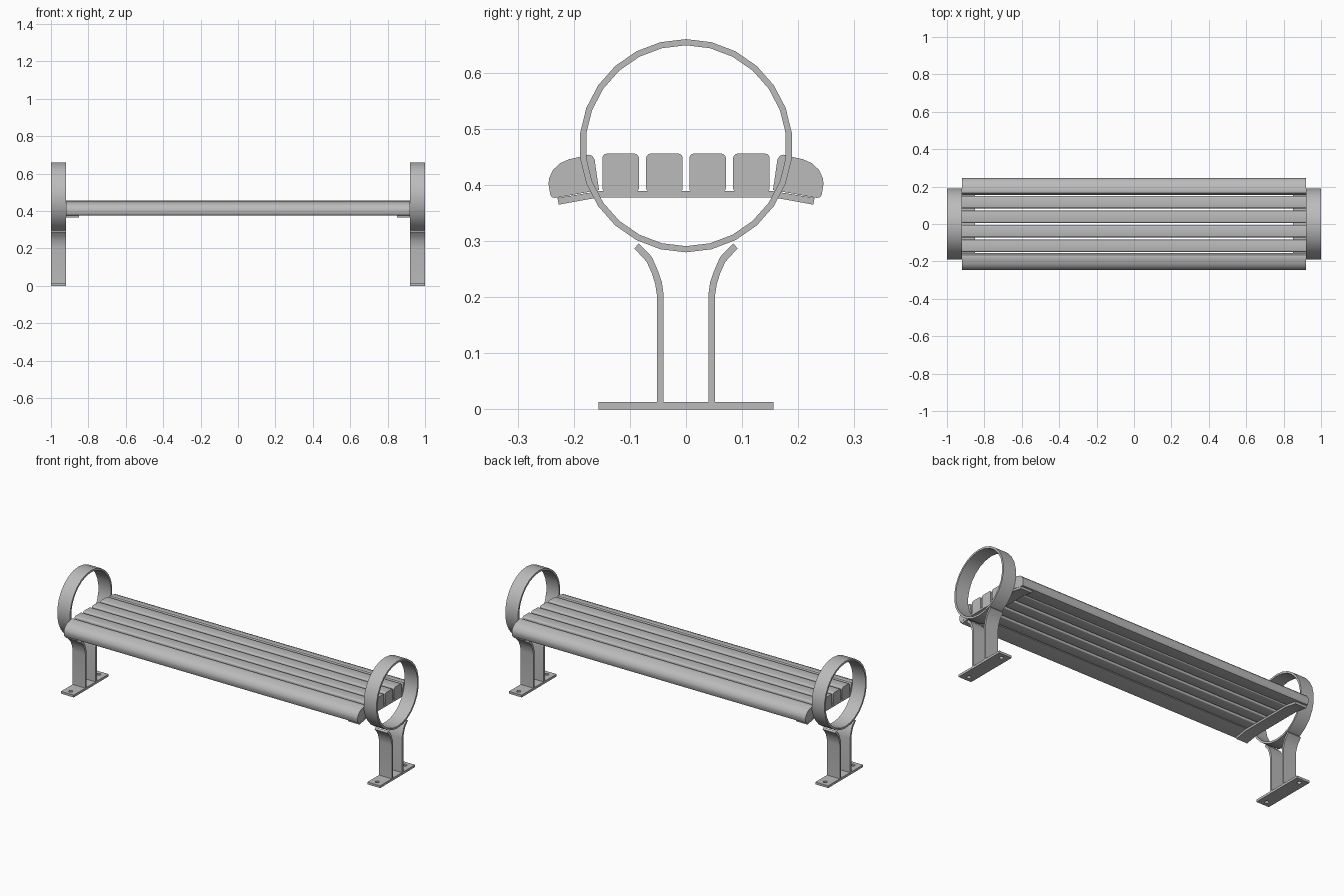
import bpy, bmesh, math

cube = bpy.data.objects.get("Cube")
if cube:
    bpy.data.objects.remove(cube, do_unlink=True)

GREY = (0.5, 0.5, 0.5, 1)
metal = bpy.data.materials.new("grey")
metal.use_nodes = True
metal.diffuse_color = GREY
metal.node_tree.nodes["Principled BSDF"].inputs["Base Color"].default_value = GREY

END_IN, END_OUT = 0.92, 1.0


def finish(obj):
    """Apply the colour and smooth shading with sharp edges."""
    obj.data.materials.clear()
    obj.data.materials.append(metal)
    bpy.ops.object.select_all(action="DESELECT")
    obj.select_set(True)
    bpy.context.view_layer.objects.active = obj
    bpy.ops.object.shade_smooth_by_angle(angle=math.radians(32))


def add_mesh(name, bm):
    bmesh.ops.recalc_face_normals(bm, faces=bm.faces[:])
    mesh = bpy.data.meshes.new(name)
    bm.to_mesh(mesh)
    bm.free()
    obj = bpy.data.objects.new(name, mesh)
    bpy.context.collection.objects.link(obj)
    finish(obj)
    return obj


def extrude_x(name, profile, x0, x1):
    """Extrude a (y, z) profile along x."""
    bm = bmesh.new()
    face = bm.faces.new([bm.verts.new((x0, y, z)) for y, z in profile])
    out = bmesh.ops.extrude_face_region(bm, geom=[face])
    for v in out["geom"]:
        if isinstance(v, bmesh.types.BMVert):
            v.co.x = x1
    return add_mesh(name, bm)


def flip(profile, side):
    return [(side * y, z) for y, z in profile]


def rounded_slat(y0, y1, z0, z1, r_low, r_top, steps=3):
    """Rectangle outline with rounded corners."""
    pts = []
    corners = [(y1, z1, -1, -1, r_top), (y0, z1, 1, -1, r_top),
               (y0, z0, 1, 1, r_low), (y1, z0, -1, 1, r_low)]
    for i, (y, z, sy, sz, r) in enumerate(corners):
        for k in range(steps + 1):
            a = math.pi / 2 * (i + k / steps)
            pts.append((y + sy * r + r * math.cos(a), z + sz * r + r * math.sin(a)))
    return pts


def ring(name, x0, x1, cz, r_out, r_in, n=26):
    """Flat hoop around the x axis."""
    bm = bmesh.new()
    loops = []
    for x, r in ((x0, r_in), (x0, r_out), (x1, r_out), (x1, r_in)):
        loops.append([bm.verts.new((x, r * math.sin(math.tau * k / n),
                                    cz + r * math.cos(math.tau * k / n))) for k in range(n)])
    for a, b in zip(loops, loops[1:] + loops[:1]):
        for k in range(n):
            j = (k + 1) % n
            bm.faces.new((a[k], a[j], b[j], b[k]))
    return add_mesh(name, bm)


def base_plate(name, cx, half_x, half_y, height, hole_y, hole_r):
    """Floor plate with a bolt hole near each end."""
    curve = bpy.data.curves.new(name, "CURVE")
    curve.dimensions = "2D"
    curve.fill_mode = "BOTH"
    curve.extrude = height / 2
    outlines = [[(-half_x, -half_y), (half_x, -half_y), (half_x, half_y), (-half_x, half_y)]]
    for s in (-1, 1):
        outlines.append([(hole_r * math.cos(math.tau * k / 16),
                          s * hole_y + hole_r * math.sin(math.tau * k / 16)) for k in range(16)])
    for pts in outlines:
        spline = curve.splines.new("POLY")
        spline.points.add(len(pts) - 1)
        for p, (x, y) in zip(spline.points, pts):
            p.co = (x, y, 0, 1)
        spline.use_cyclic_u = True
    obj = bpy.data.objects.new(name, curve)
    bpy.context.collection.objects.link(obj)
    obj.location = (cx, 0, height / 2)
    bpy.ops.object.select_all(action="DESELECT")
    obj.select_set(True)
    bpy.context.view_layer.objects.active = obj
    bpy.ops.object.convert(target="MESH")
    finish(bpy.context.view_layer.objects.active)


# Inner seat slats
for side, label in ((-1, "front"), (1, "back")):
    for i, y0 in enumerate((0.006, 0.084)):
        outline = rounded_slat(y0, y0 + 0.065, 0.389, 0.456, 0.005, 0.008)
        extrude_x(f"{label}_slat_{i + 1}", flip(outline, side), -END_IN, END_IN)

# Outer slats with a rounded, sloping nose
nose = [(0.155, 0.391), (0.163, 0.446), (0.167, 0.452), (0.174, 0.454), (0.19, 0.450),
        (0.208, 0.446), (0.224, 0.439), (0.237, 0.427), (0.244, 0.412), (0.245, 0.402),
        (0.242, 0.383), (0.239, 0.378), (0.233, 0.377)]
for side, label in ((-1, "front"), (1, "back")):
    extrude_x(f"{label}_edge_slat", flip(nose, side), -END_IN, END_IN)

# Seat brackets, bent down at both ends
half = [(0.155, 0.378), (0.227, 0.365), (0.229, 0.377), (0.155, 0.389)]
bracket = half + [(-y, z) for y, z in reversed(half)]

# Legs, curved outwards under the hoop
leg = [(0.040, 0.013), (0.052, 0.013), (0.052, 0.205), (0.055, 0.224), (0.061, 0.243),
       (0.070, 0.263), (0.092, 0.287), (0.084, 0.296), (0.061, 0.272), (0.050, 0.247),
       (0.043, 0.227), (0.040, 0.205)]

for end, label in ((-1, "right"), (1, "left")):
    x0, x1 = sorted((end * END_IN, end * END_OUT))
    extrude_x(f"{label}_seat_bracket", bracket, end * 0.85, end * END_IN)
    ring(f"{label}_armrest_hoop", x0, x1, 0.47, 0.19, 0.179)
    for side, where in ((-1, "front"), (1, "back")):
        extrude_x(f"{label}_{where}_leg", flip(leg, side), x0, x1)
    base_plate(f"{label}_base_plate", (x0 + x1) / 2, 0.04, 0.156, 0.013, 0.125, 0.011)
